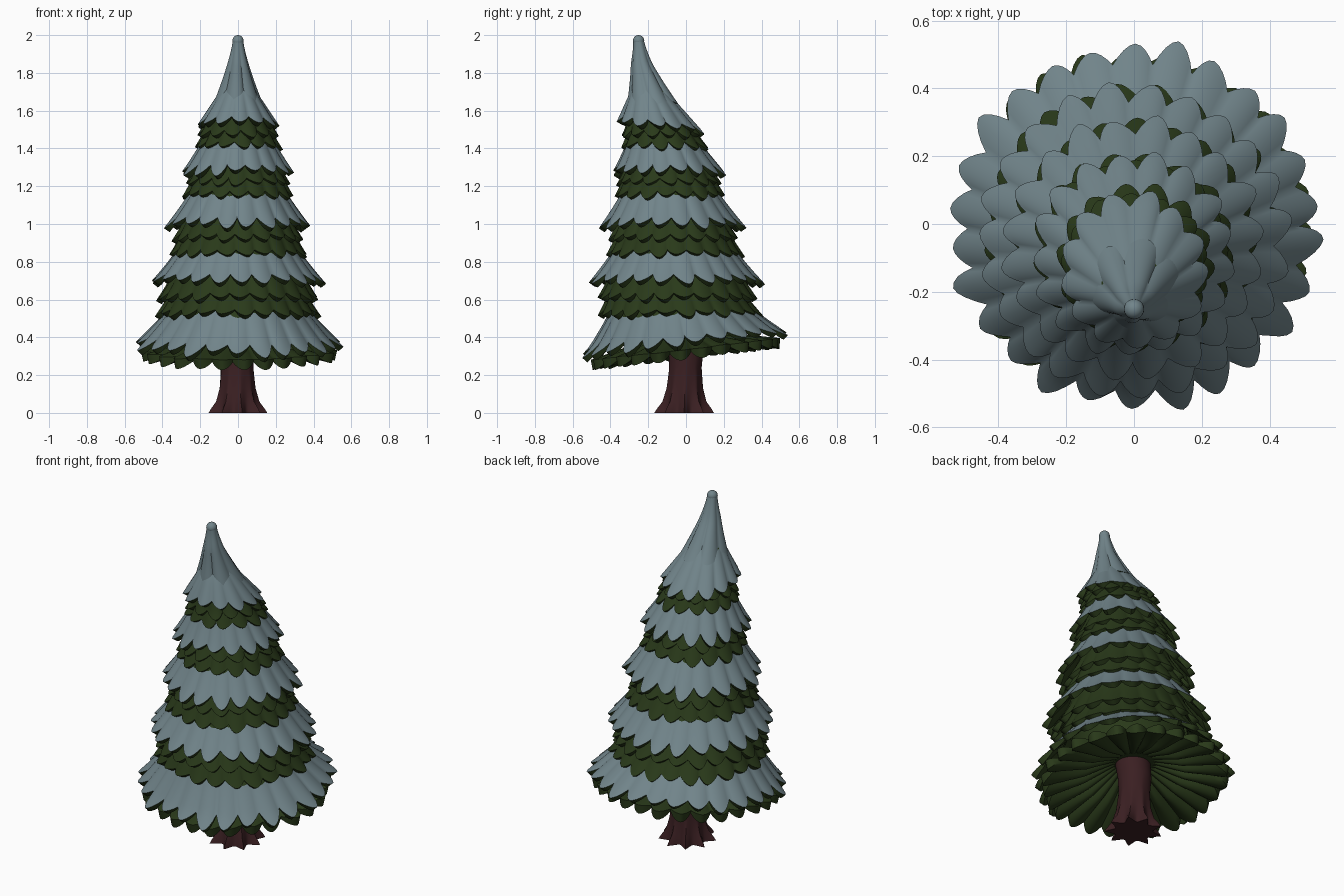
import bpy, math, random

random.seed(4)
if "Cube" in bpy.data.objects:
    bpy.data.objects.remove(bpy.data.objects["Cube"])


def material(name, rgb):
    m = bpy.data.materials.new(name)
    m.use_nodes = True
    m.diffuse_color = (*rgb, 1)
    m.node_tree.nodes["Principled BSDF"].inputs["Base Color"].default_value = (*rgb, 1)
    return m


needles = material("needle green", (0.022, 0.041, 0.010))
snow = material("pale snow", (0.165, 0.232, 0.255))
bark = material("dark bark", (0.043, 0.014, 0.016))

# The tree's centre line bends forward towards the tip: (height, y)
BEND = [(0.0, -0.01), (0.35, 0.0), (0.6, -0.045), (1.0, -0.07), (1.3, -0.095),
        (1.5, -0.13), (1.67, -0.185), (1.85, -0.235), (2.0, -0.255)]


def centre_y(z):
    for (z0, y0), (z1, y1) in zip(BEND, BEND[1:]):
        if z <= z1:
            return y0 + (y1 - y0) * max(0, z - z0) / (z1 - z0)
    return BEND[-1][1]


def finish(name, verts, faces, mats, indices):
    me = bpy.data.meshes.new(name)
    me.from_pydata(verts, [], faces)
    for m in mats:
        me.materials.append(m)
    me.polygons.foreach_set("material_index", indices)
    me.update()
    ob = bpy.data.objects.new(name, me)
    bpy.context.collection.objects.link(ob)
    bpy.ops.object.select_all(action="DESELECT")
    ob.select_set(True)
    bpy.context.view_layer.objects.active = ob
    bpy.ops.object.shade_smooth_by_angle(angle=math.radians(50))


def skirt(name, z_top, r_in, z_rim, r_rim, petals, snow_from=None, tilt=0.0,
          flare=1.2, thick=0.035, depth=0.2, pleat=0.014, rings=10, per=8):
    """Ring of pointed, pleated petals: an upper sheet, a lower sheet and a rim."""
    run, drop = r_rim - r_in, z_top - z_rim
    size = math.hypot(run, drop)
    nr, nz = drop / size, run / size
    cols = petals * per
    tips = [random.uniform(0.65, 1.2) for _ in range(petals)]
    skew = [random.uniform(-0.25, 0.25) for _ in range(petals)]
    edge = [random.uniform(-0.06, 0.06) for _ in range(petals)]
    phase = random.random() * 6
    upper, lower = [], []
    for j in range(rings + 1):
        for i in range(cols):
            k, s = i // per, (i % per) / per * 2 - 1
            point = 1 - abs(s) ** 1.7
            t = j / rings * (1 - depth + depth * tips[k] * point)
            lean = skew[k] * (1 - s * s) * t * 0.5
            a = phase + (i / per + lean) * math.tau / petals
            z = z_top - drop * t + tilt * math.sin(a) * t
            r = r_in + run * t ** flare
            groove = -pleat * s * s * t
            for sheet, off in ((upper, groove),
                               (lower, groove - thick * (1 - 0.7 * s * s) * min(1, t * 2))):
                rr, zz = max(0.004, r + nr * off), z + nz * off
                sheet.append((rr * math.cos(a), rr * math.sin(a) + centre_y(zz), zz))
    base = len(upper)
    faces, idx = [], []
    for j in range(rings):
        for i in range(cols):
            n = (i + 1) % cols
            q = [j * cols + i, (j + 1) * cols + i, (j + 1) * cols + n, j * cols + n]
            faces += [q, [base + v for v in reversed(q)]]
            start = 2 if snow_from is None else snow_from + edge[i // per]
            idx += [int((j + 0.5) / rings > start), 0]
    for i in range(cols):
        n = (i + 1) % cols
        o = rings * cols
        faces.append([o + i, base + o + i, base + o + n, o + n])
        idx.append(0)
    finish(name, upper + lower, faces, [needles, snow], idx)


# Branch tiers, from the ground up
skirt("underside_branches", 0.44, 0.06, 0.335, 0.52, 26, tilt=0.06, flare=1.0,
      thick=0.055, depth=0.12)
skirt("snow_tier_1", 0.63, 0.32, 0.36, 0.555, 26, 0.38, tilt=0.06)
skirt("green_tier_1_low", 0.70, 0.33, 0.515, 0.44, 24)
skirt("green_tier_1_high", 0.80, 0.32, 0.60, 0.43, 23)
skirt("snow_tier_2", 0.94, 0.28, 0.69, 0.465, 23, 0.36)
skirt("green_tier_2_low", 1.02, 0.27, 0.83, 0.37, 21)
skirt("green_tier_2_high", 1.10, 0.25, 0.915, 0.35, 20)
skirt("snow_tier_3", 1.26, 0.21, 0.985, 0.39, 20, 0.38)
skirt("green_tier_3_low", 1.34, 0.20, 1.14, 0.30, 17)
skirt("green_tier_3_high", 1.40, 0.18, 1.21, 0.28, 16)
skirt("snow_tier_4", 1.53, 0.15, 1.265, 0.305, 17, 0.34)
skirt("green_tier_4_low", 1.60, 0.13, 1.40, 0.235, 14)
skirt("green_tier_4_high", 1.65, 0.12, 1.465, 0.22, 13)
skirt("snow_tier_5", 1.72, 0.085, 1.51, 0.225, 13, 0.0, tilt=-0.03, flare=1.0)

# Bent, bell-shaped snow hood with a rounded cap
skirt("snow_tip", 1.972, 0.028, 1.64, 0.135, 6, -1, flare=1.3, thick=0.02,
      depth=0.1, pleat=0.018, rings=12, per=12)
bpy.ops.mesh.primitive_uv_sphere_add(segments=20, ring_count=10, radius=0.03,
                                     location=(0, centre_y(1.97), 1.97))
cap = bpy.context.object
cap.name = "tip_cap"
cap.data.materials.append(snow)
bpy.ops.object.shade_smooth()


def lathe(name, profile, sides, mat, roots=0, cx=0.0):
    """Turned column along the bend; the foot spreads into pointed roots."""
    verts, faces = [], []
    for z, r, spread in profile:
        for i in range(sides):
            a = math.tau * i / sides
            rr = r + spread * (1 - abs(math.sin(a * roots / 2)))
            verts.append((cx + rr * math.cos(a), rr * math.sin(a) + centre_y(z), z))
    for j in range(len(profile) - 1):
        for i in range(sides):
            n = (i + 1) % sides
            faces.append([j * sides + i, j * sides + n, (j + 1) * sides + n, (j + 1) * sides + i])
    top = (len(profile) - 1) * sides
    faces += [list(reversed(range(sides))), list(range(top, top + sides))]
    finish(name, verts, faces, [mat], [0] * len(faces))


# Hidden core that closes the gaps between tiers
lathe("inner_core", [(0.42, 0.30, 0), (0.62, 0.31, 0), (1.0, 0.24, 0), (1.4, 0.16, 0),
                     (1.7, 0.07, 0)], 32, needles)
# Trunk with root flare
lathe("trunk", [(0, 0.105, 0.055), (0.02, 0.103, 0.045), (0.06, 0.098, 0.02), (0.13, 0.09, 0.008),
                (0.24, 0.086, 0), (0.33, 0.092, 0), (0.5, 0.10, 0)], 72, bark, 9, -0.005)
